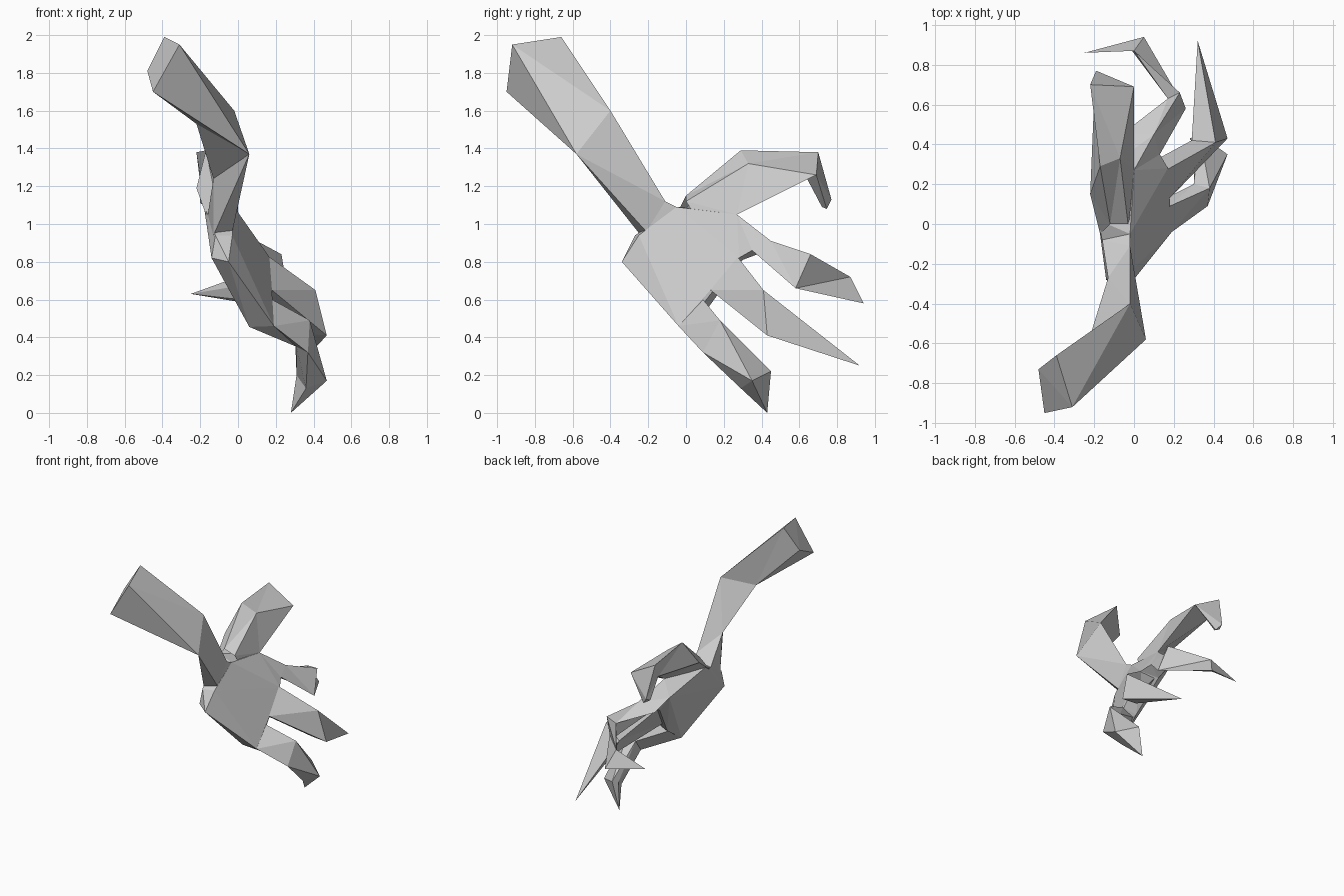
import bpy, bmesh


def finish(bm, name):
    bmesh.ops.remove_doubles(bm, verts=bm.verts, dist=0.001)
    bmesh.ops.triangulate(bm, faces=bm.faces)
    bmesh.ops.recalc_face_normals(bm, faces=bm.faces)
    me = bpy.data.meshes.new(name)
    bm.to_mesh(me)
    bm.free()
    ob = bpy.data.objects.new(name, me)
    bpy.context.collection.objects.link(ob)
    return ob


def loft(name, rings, tip=None, cap_start=False, cap_end=False):
    """Skin four-point sections; optional pointed tip or flat caps."""
    bm = bmesh.new()
    if tip:
        rings = rings + [[tip] * 4]
    rows = [[bm.verts.new(p) for p in r] for r in rings]
    for a, b in zip(rows, rows[1:]):
        for i in range(4):
            j = (i + 1) % 4
            bm.faces.new((a[i], a[j], b[j], b[i]))
    if cap_start:
        bm.faces.new(rows[0])
    if cap_end and not tip:
        bm.faces.new(rows[-1])
    return finish(bm, name)


def hull(name, points):
    bm = bmesh.new()
    for p in points:
        bm.verts.new(p)
    res = bmesh.ops.convex_hull(bm, input=bm.verts)
    loose = [v for v in bm.verts if not v.link_faces]
    bmesh.ops.delete(bm, geom=loose, context='VERTS')
    return finish(bm, name)


# Forearm, bent at the middle and narrowing to the wrist
loft("forearm", [
    [(-.39, -.66, 2.0), (-.31, -.92, 1.96), (-.45, -.95, 1.71), (-.48, -.73, 1.82)],
    [(-.02, -.40, 1.61), (.06, -.58, 1.38), (.06, -.58, 1.38), (-.22, -.56, 1.54)],
    [(-.02, -.11, 1.13), (-.03, -.21, .97), (-.13, -.24, .95), (-.13, -.27, 1.25)],
    [(-.02, -.05, 1.10), (-.03, -.23, .95), (-.13, -.25, .93), (-.16, -.08, 1.06)],
], cap_start=True)

# Palm slab with heel
hull("palm", [
    (-.05, -.34, .81), (-.14, -.28, .83), (-.12, -.27, .95), (-.03, -.25, .95),
    (-.16, -.08, 1.06), (-.02, -.05, 1.10), (.19, -.04, .47), (.06, -.03, .465),
    (0, .27, 1.06), (.17, .28, .83), (.18, .10, .60), (.07, 0, .81),
    (-.08, .32, .95), (.02, .30, .82), (.08, .12, .57), (-.18, .02, 1.10),
])

# Thumb, rising and hooking downward
loft("thumb", [
    [(-.12, 0, 1.16), (-.03, 0, 1.13), (0, .10, .97), (-.17, -.05, 1.06)],
    [(-.17, .29, 1.40), (-.07, .33, 1.33), (0, .27, 1.06), (-.22, .15, 1.20)],
    [(-.22, .70, 1.39), (0, .69, 1.27), (0, .69, 1.27), (-.20, .63, 1.27)],
    [(-.19, .77, 1.14), (-.15, .745, 1.09), (-.16, .72, 1.10), (-.20, .73, 1.12)],
], cap_end=True)

# First finger, curling inward to a sharp tip
loft("first_finger", [
    [(0, .27, 1.06), (.17, .28, .83), (.02, .30, .82), (-.08, .32, .95)],
    [(.10, .45, .92), (.13, .35, .87), (.02, .38, .85), (-.05, .46, .88)],
    [(.23, .66, .85), (.26, .58, .67), (.18, .62, .69), (.17, .63, .80)],
    [(0, .87, .73), (.05, .94, .59), (.01, .90, .61), (-.01, .87, .68)],
], tip=(-.25, .86, .64))

# Second finger, long pointed end
loft("second_finger", [
    [(.16, .27, .84), (.18, .13, .66), (.08, .16, .65), (.05, .29, .81)],
    [(.41, .41, .66), (.47, .43, .42), (.34, .43, .43), (.29, .42, .55)],
], tip=(.32, .92, .26))

# Little finger, bent down
loft("little_finger", [
    [(.18, .09, .61), (.19, -.04, .47), (.06, -.03, .465), (.08, .09, .56)],
    [(.38, .18, .50), (.37, .09, .33), (.31, .12, .36), (.30, .20, .46)],
    [(.33, .45, .23), (.47, .35, .18), (.36, .29, .14), (.31, .40, .21)],
], tip=(.28, .43, .01))

# Rest the lowest point on the ground
for ob in bpy.context.scene.objects:
    ob.location.z = -.01
bpy.context.view_layer.update()
